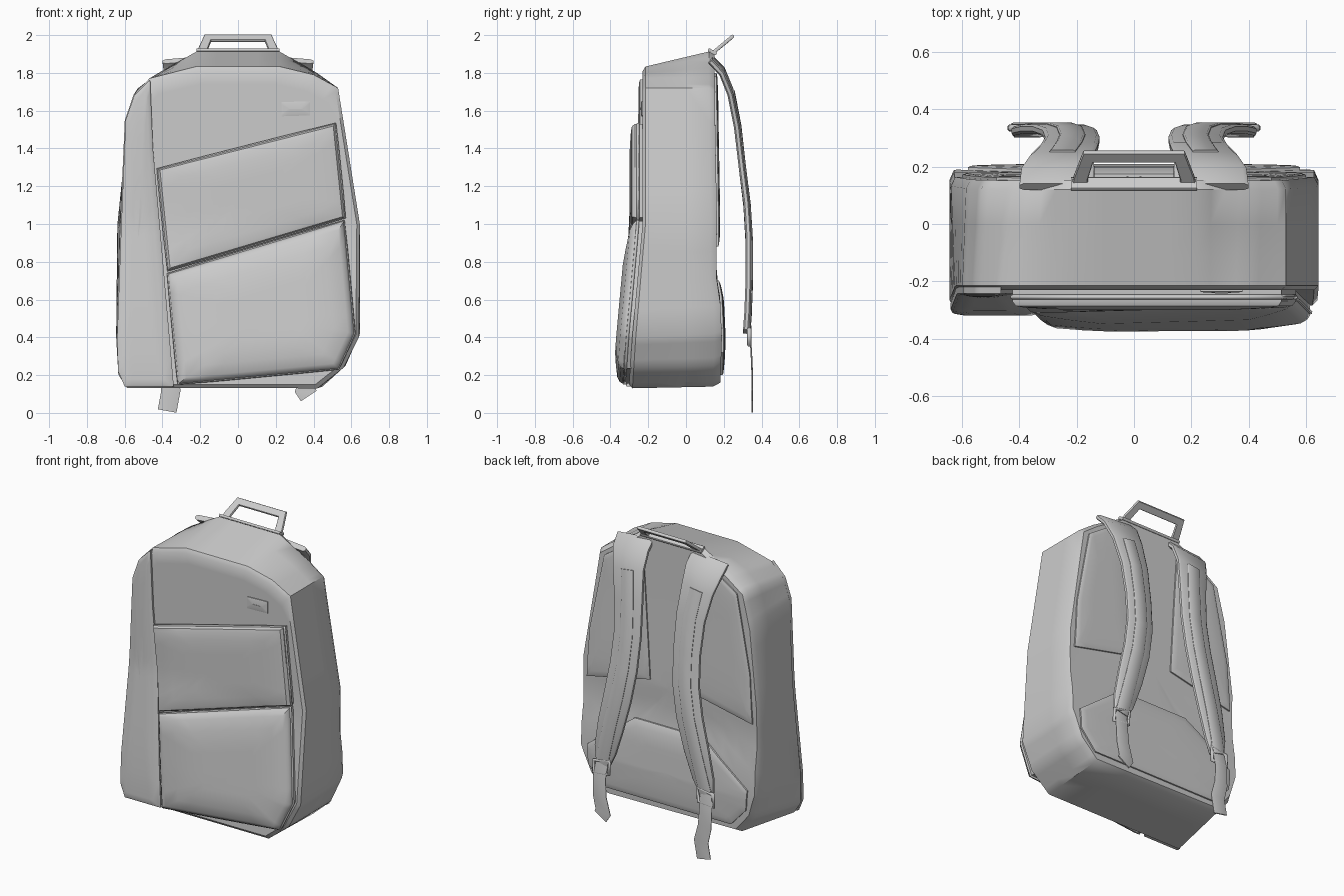
import bpy, bmesh
from mathutils import Vector as V

if "Cube" in bpy.data.objects:
    bpy.data.objects.remove(bpy.data.objects["Cube"])


def interp(pts, z):
    for (a, p), (b, q) in zip(pts, pts[1:]):
        if z <= b:
            t = max(0, (z - a) / (b - a))
            return p + (q - p) * t
    return pts[-1][1]


def front_y(z):
    return interp([(0.1, -0.305), (0.4, -0.285), (1.0, -0.23), (2, -0.23)], z)


def back_y(z):
    return interp([(0.1, 0.18), (0.4, 0.19), (0.62, 0.18), (0.75, 0.155), (0.95, 0.165), (1.5, 0.155), (2, 0.15)], z)


def dense(outline, n=4):
    out = []
    for a, b in zip(outline, outline[1:] + outline[:1]):
        out += [(a[0] + (b[0] - a[0]) * i / n, a[1] + (b[1] - a[1]) * i / n) for i in range(n)]
    return out


def skin(name, rings, angle=0.6):
    bm = bmesh.new()
    vs = [[bm.verts.new(p) for p in r] for r in rings]
    n = len(vs[0])
    for a, b in zip(vs, vs[1:]):
        for i in range(n):
            j = (i + 1) % n
            bm.faces.new((a[i], a[j], b[j], b[i]))
    bm.faces.new(vs[0])
    bm.faces.new(vs[-1])
    bmesh.ops.recalc_face_normals(bm, faces=bm.faces)
    me = bpy.data.meshes.new(name)
    bm.to_mesh(me)
    bm.free()
    ob = bpy.data.objects.new(name, me)
    bpy.context.collection.objects.link(ob)
    bpy.ops.object.select_all(action='DESELECT')
    ob.select_set(True)
    bpy.context.view_layer.objects.active = ob
    bpy.ops.object.shade_smooth_by_angle(angle=angle)
    return ob


def panel(name, outline, base, sign, height, dome=0.7):
    """Padded panel whose outline lies on the surface y = base(z)."""
    pts = dense(outline, 6)
    xs, zs = [p[0] for p in pts], [p[1] for p in pts]
    cx, cz = sum(xs) / len(xs), sum(zs) / len(zs)
    hx, hz = (max(xs) - min(xs)) / 2, (max(zs) - min(zs)) / 2
    rings = []
    for d, k, h in [(0, 1, -0.4), (0, 1, dome * 0.7), (0.012, 1, dome), (0.04, 1, dome + (1 - dome) * 0.4),
                    (0.04, 0.8, dome + (1 - dome) * 0.75), (0.04, 0.6, 1), (0.04, 0.4, 1), (0.04, 0.2, 1), (0.04, 0.03, 1)]:
        ring = []
        for x, z in pts:
            x = cx + (x - cx) * (1 - d / hx) * k
            z = cz + (z - cz) * (1 - d / hz) * k
            ring.append((x, base(z) + sign * height * h, z))
        rings.append(ring)
    return skin(name, rings)


def ribbon(name, path, thick, ref=(0, 1, 0)):
    """Flat band along (x, y, z, width) points, facing ref."""
    ps = [V(p[:3]) for p in path]
    rings = []
    for i, p in enumerate(ps):
        a, b = ps[max(i - 1, 0)], ps[min(i + 1, len(ps) - 1)]
        t1 = (p - a).normalized() if i else (b - p).normalized()
        t2 = (b - p).normalized() if i < len(ps) - 1 else t1
        t = (t1 + t2).normalized()
        n = (V(ref) - t * t.dot(V(ref))).normalized()
        w = t.cross(n) * path[i][3] / 2 / max(0.5, t.dot(t1))
        h = n * thick / 2
        rings.append([p + w * u + h * v for u, v in
                      [(-1, -.5), (-.88, -1), (.88, -1), (1, -.5), (1, .5), (.88, 1), (-.88, 1), (-1, .5)]])
    return skin(name, rings, 0.7)


def piping(name, pts, r=0.008):
    cu = bpy.data.curves.new(name, 'CURVE')
    cu.dimensions = '3D'
    cu.bevel_depth, cu.bevel_resolution = r, 1
    s = cu.splines.new('POLY')
    s.points.add(len(pts) - 1)
    for q, p in zip(s.points, pts):
        q.co = (*p, 1)
    s.use_cyclic_u = True
    ob = bpy.data.objects.new(name, cu)
    bpy.context.collection.objects.link(ob)


# Main body, lofted from the front outline to the back outline
front = [(-0.59, 0.13), (-0.635, 0.2), (-0.645, 0.4), (-0.625, 0.95), (-0.6, 1.55), (-0.555, 1.68), (-0.47, 1.77),
         (-0.22, 1.83), (0.22, 1.83), (0.4, 1.79), (0.53, 1.72), (0.645, 1.0), (0.64, 0.4), (0.56, 0.24), (0.42, 0.13)]
back = [(-0.5, 0.15), (-0.6, 0.27), (-0.645, 0.42), (-0.64, 1.0), (-0.585, 1.5), (-0.53, 1.72), (-0.42, 1.8),
        (-0.22, 1.92), (0.22, 1.92), (0.42, 1.8), (0.53, 1.72), (0.645, 1.0), (0.645, 0.42), (0.57, 0.25), (0.45, 0.14)]
inner = [0.03, 0.15, 0.3, 0.45, 0.6, 0.75, 0.9, 0.975]
rings = []
for u, s in [(0, s) for s in inner] + [(0.04, 1), (0.3, 1), (0.6, 1), (0.92, 1)] + [(1, s) for s in inner[::-1]]:
    ring = []
    for (ax, az), (bx, bz) in zip(dense(front), dense(back)):
        x = (ax + (bx - ax) * u) * s
        z = 0.95 + (az + (bz - az) * u - 0.95) * s
        ring.append((x, front_y(z) + (back_y(z) - front_y(z)) * u, z))
    rings.append(ring)
skin("bag_body", rings, 0.7)

# Front side flap and two slanted pockets
panel("side_flap", [(-0.34, 0.14), (-0.6, 0.14), (-0.635, 0.22), (-0.64, 0.4), (-0.62, 0.95), (-0.595, 1.55),
                    (-0.55, 1.68), (-0.465, 1.765), (-0.45, 1.4), (-0.41, 0.95)], front_y, -1, 0.025)
upper = [(-0.425, 1.29), (0.515, 1.53), (0.565, 1.035), (-0.37, 0.755)]
lower = [(-0.37, 0.735), (0.56, 1.015), (0.615, 0.42), (0.53, 0.235), (-0.315, 0.155)]
panel("upper_pocket", upper, front_y, -1, 0.07, 0.8)
panel("lower_pocket", lower, front_y, -1, 0.085, 0.6)
for name, o in (("upper_pocket_piping", upper), ("lower_pocket_piping", lower)):
    piping(name, [(x, front_y(z) - 0.025, z) for x, z in dense(o)])
panel("front_tag", [(0.23, 1.57), (0.38, 1.575), (0.38, 1.65), (0.23, 1.645)], lambda z: -0.23, -1, 0.012)

# Back padding
panel("lower_back_pad", [(-0.25, 0.7), (0.25, 0.7), (0.58, 0.45), (0.57, 0.32), (0.46, 0.2), (-0.46, 0.2),
                         (-0.57, 0.32), (-0.58, 0.45)], back_y, 1, 0.02)
for s, side in ((1, "right"), (-1, "left")):
    panel(side + "_back_pad", [(s * x, z) for x, z in [(0.14, 0.98), (0.6, 0.88), (0.58, 1.2), (0.48, 1.7),
                               (0.36, 1.78), (0.2, 1.8)]], back_y, 1, 0.018)

# Shoulder straps, drawn on the right and mirrored to the left
strap = [(0.27, 0.13, 1.87, 0.26), (0.265, 0.19, 1.81, 0.25), (0.25, 0.235, 1.7, 0.22), (0.225, 0.27, 1.52, 0.2),
         (0.215, 0.295, 1.3, 0.19), (0.225, 0.32, 1.1, 0.19), (0.26, 0.332, 0.9, 0.19), (0.31, 0.332, 0.7, 0.18),
         (0.355, 0.325, 0.52, 0.15), (0.375, 0.318, 0.43, 0.1)]
for s, side, end in ((1, "right", 0.09), (-1, "left", 0.01)):
    path = [(s * x, y, z, w) for x, y, z, w in strap]
    ribbon(side + "_strap", path, 0.032)
    ribbon(side + "_strap_band", [(x, y + 0.015, z, 0.09) for x, y, z, w in path[2:]], 0.016)
    piping(side + "_buckle", [(s * x, 0.335, z) for x, z in [(0.32, 0.46), (0.43, 0.44), (0.435, 0.36), (0.325, 0.37)]], 0.012)
    ribbon(side + "_webbing", [(s * 0.375, 0.328, 0.45, 0.085), (s * 0.385, 0.345, 0.34, 0.09),
                               (s * 0.38, 0.35, 0.22, 0.095), (s * 0.355, 0.35, 0.12, 0.1),
                               (s * 0.375, 0.35, end, 0.1)], 0.008)

# Top carry handle
ribbon("carry_handle", [(-0.19, 0.13, 1.895, 0.06), (-0.185, 0.165, 1.925, 0.05), (-0.16, 0.235, 1.983, 0.045),
                        (0.16, 0.235, 1.983, 0.045), (0.185, 0.165, 1.925, 0.05), (0.19, 0.13, 1.895, 0.06)],
       0.018, (0, -0.66, 0.75))
ribbon("handle_base", [(-0.22, 0.14, 1.912, 0.05), (0.22, 0.14, 1.912, 0.05)], 0.016, (0, 0.5, 0.85))
